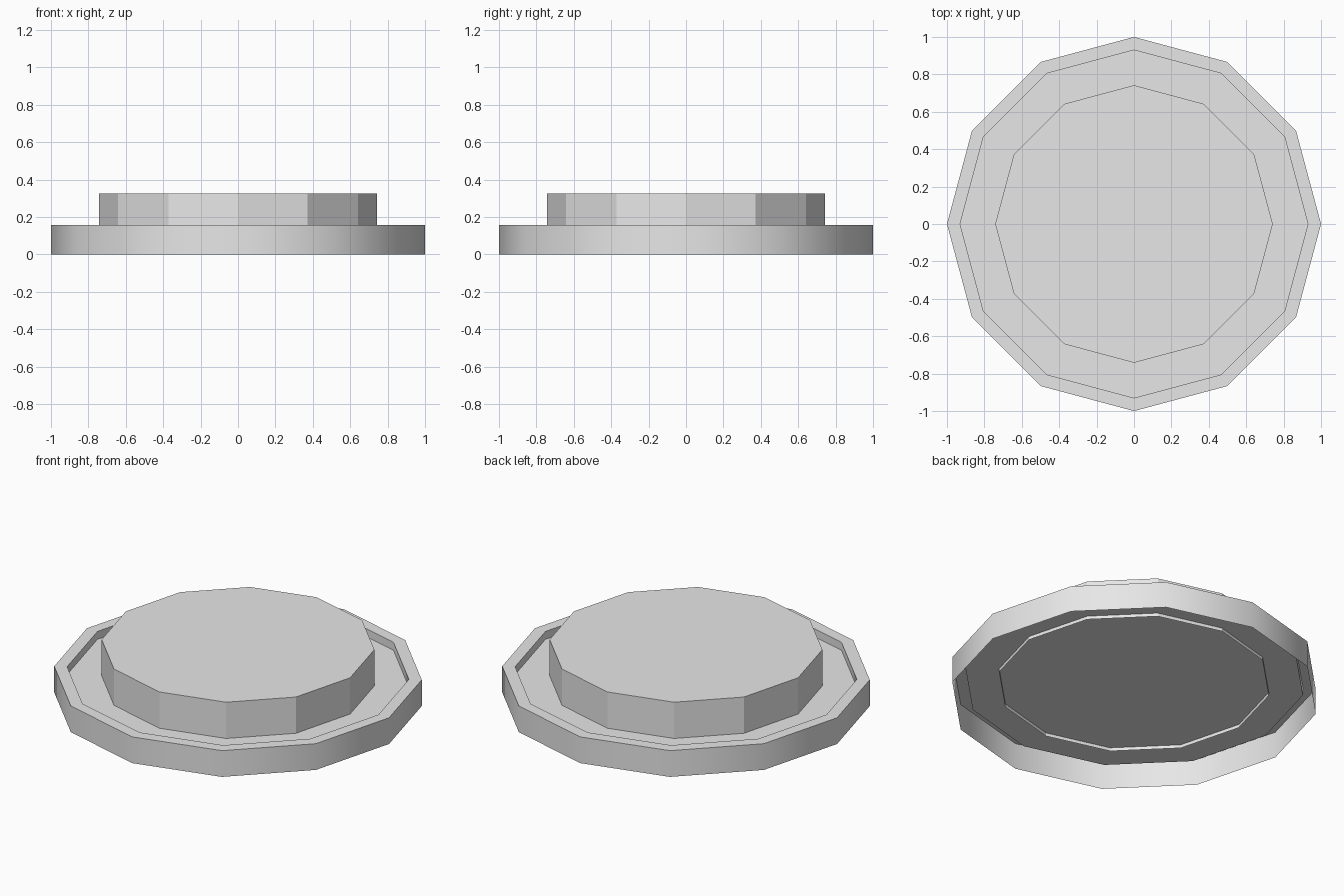
import bpy
import bmesh
from math import cos, sin, pi, radians

cube = bpy.data.objects.get("Cube")
if cube:
    bpy.data.objects.remove(cube)

SIDES = 12
RIM_TOP, FLOOR, KNOB_TOP = 0.157, 0.11, 0.327

grey = bpy.data.materials.new("light_grey")
grey.use_nodes = True
grey.diffuse_color = (0.8, 0.8, 0.8, 1)
grey.node_tree.nodes["Principled BSDF"].inputs["Base Color"].default_value = (0.8, 0.8, 0.8, 1)


def turned_part(name, profile, smooth_angle=None):
    """Sweep a (radius, height) profile round the z axis and cap its last ring."""
    bm = bmesh.new()
    rings = [[bm.verts.new((r * cos(2 * pi * i / SIDES), r * sin(2 * pi * i / SIDES), z))
              for i in range(SIDES)] for r, z in profile]
    for low, high in zip(rings, rings[1:]):
        for i in range(SIDES):
            j = (i + 1) % SIDES
            bm.faces.new((low[i], low[j], high[j], high[i]))
    bm.faces.new(rings[-1])
    mesh = bpy.data.meshes.new(name)
    bm.to_mesh(mesh)
    bm.free()
    mesh.materials.append(grey)
    obj = bpy.data.objects.new(name, mesh)
    bpy.context.collection.objects.link(obj)
    if smooth_angle:
        bpy.ops.object.select_all(action='DESELECT')
        obj.select_set(True)
        bpy.context.view_layer.objects.active = obj
        bpy.ops.object.shade_smooth_by_angle(angle=radians(smooth_angle))
    return obj


# Hollow tray: outer wall, flat rim, inner wall and sunken floor
turned_part("base_tray", [(1, 0), (1, RIM_TOP), (0.93, RIM_TOP), (0.93, FLOOR)], 40)

# Raised centre: open underneath, its wall passing just below the floor
turned_part("raised_button", [(0.742, 0.09), (0.742, KNOB_TOP)])
